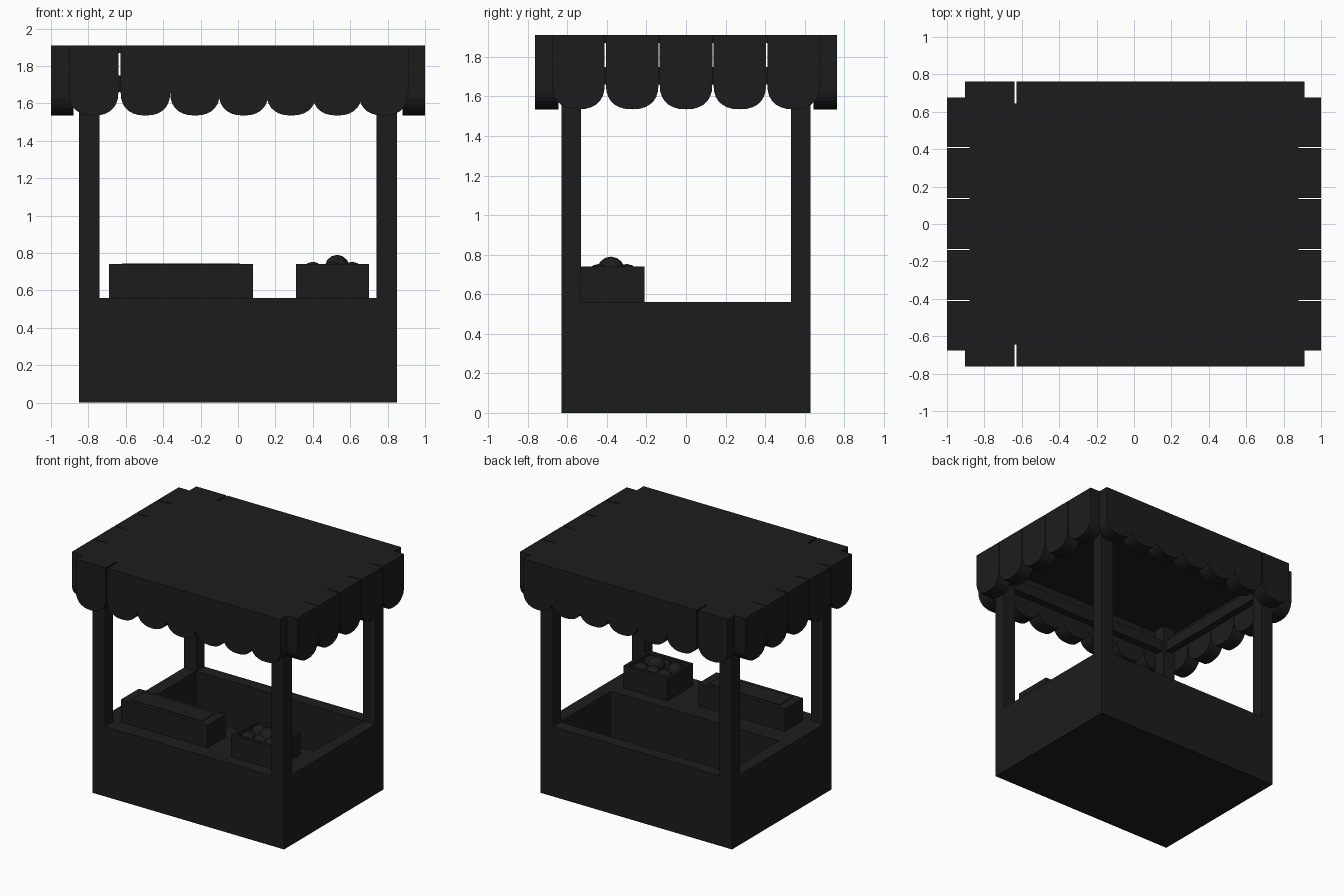
import bpy, bmesh, math

if "Cube" in bpy.data.objects:
    bpy.data.objects.remove(bpy.data.objects["Cube"])

dark = bpy.data.materials.new("dark_paint")
dark.diffuse_color = (0.012, 0.012, 0.012, 1)
dark.use_nodes = True
dark.node_tree.nodes["Principled BSDF"].inputs["Base Color"].default_value = dark.diffuse_color


def finish(name, bm):
    bmesh.ops.recalc_face_normals(bm, faces=bm.faces)
    me = bpy.data.meshes.new(name)
    bm.to_mesh(me)
    bm.free()
    me.materials.append(dark)
    ob = bpy.data.objects.new(name, me)
    bpy.context.collection.objects.link(ob)
    return ob


def add_box(bm, x0, x1, y0, y1, z0, z1):
    vs = bmesh.ops.create_cube(bm, size=1)["verts"]
    for v in vs:
        v.co = ((x0 + x1) / 2 + v.co.x * (x1 - x0),
                (y0 + y1) / 2 + v.co.y * (y1 - y0),
                (z0 + z1) / 2 + v.co.z * (z1 - z0))


def box(name, *b):
    bm = bmesh.new()
    add_box(bm, *b)
    return finish(name, bm)


def hollow_box(name, outer, well):
    """Box with a rectangular well cut into it from above."""
    ob, cutter = box(name, *outer), box(name + "_cutter", *well)
    cutter.hide_render = True
    mod = ob.modifiers.new("well", "BOOLEAN")
    mod.operation, mod.solver, mod.object = "DIFFERENCE", "EXACT", cutter
    bpy.context.view_layer.objects.active = ob
    bpy.ops.object.modifier_apply(modifier=mod.name)
    bpy.data.objects.remove(cutter)
    return ob


# Counter base with the seller's standing well behind the front shelf
hollow_box("counter_base", (-.85, .85, -.63, .63, 0, .56),
           (-.745, .745, -.11, .53, .06, .8))

# Corner posts
for sx, nx in ((-1, "left"), (1, "right")):
    for sy, ny in ((-1, "front"), (1, "back")):
        xs, ys = sorted((sx * .74, sx * .85)), sorted((sy * .53, sy * .63))
        box(f"{ny}_{nx}_post", *xs, *ys, .56, 1.87)

# Beams between the posts
for s, nx, ny in ((-1, "left", "front"), (1, "right", "back")):
    ys, xs = sorted((s * .55, s * .61)), sorted((s * .765, s * .825))
    box(f"{ny}_beam", -.74, .74, *ys, 1.66, 1.75)
    box(f"{nx}_beam", *xs, -.53, .53, 1.66, 1.75)

# Roof panel
box("roof_panel", -.88, .88, -.645, .645, 1.87, 1.91)


# Awning flaps: straight sides, rounded lower end
def flap(bm, c, width, to_world, inner, outer):
    hw, n = width / 2, 14
    prof = [(c - hw, 1.91)]
    for i in range(n + 1):
        a = math.pi * i / n
        ca, sa = math.cos(a), math.sin(a)
        u = -math.copysign(abs(ca) ** .85, ca)
        prof.append((c + u * hw, 1.66 - .125 * max(sa, 0) ** .85))
    prof.append((c + hw, 1.91))
    a = [bm.verts.new(to_world(u, inner, z)) for u, z in prof]
    b = [bm.verts.new(to_world(u, outer, z)) for u, z in prof]
    bm.faces.new(a)
    bm.faces.new(b[::-1])
    for i in range(len(a)):
        j = (i + 1) % len(a)
        bm.faces.new((a[i], b[i], b[j], a[j]))


long_centres = (-.772, -.495, -.23, .03, .285, .53, .778)
side_centres = [i * .272 for i in range(-2, 3)]
for s, ny, nx in ((-1, "front", "left"), (1, "back", "right")):
    bm = bmesh.new()
    for c in long_centres:
        flap(bm, c, .265, lambda u, d, z: (u, s * d, z), .645, .763)
    finish(f"{ny}_awning_flaps", bm)
    bm = bmesh.new()
    for c in side_centres:
        flap(bm, c, .266, lambda u, d, z: (s * d, u, z), .88, 1.0)
    finish(f"{nx}_awning_flaps", bm)

# Long goods box on the shelf
box("long_box", -.69, .08, -.50, -.27, .56, .74)
box("long_box_lid", -.62, .01, -.47, -.30, .74, .745)

# Crate of round produce
hollow_box("produce_crate", (.31, .70, -.53, -.21, .56, .74),
           (.335, .675, -.505, -.235, .67, .9))
bm = bmesh.new()
spots = [(.53, -.38, .72)]
spots += [(x, y, .69) for x in (.40, .505, .61) for y in (-.44, -.30)]
for p in spots:
    vs = bmesh.ops.create_uvsphere(bm, u_segments=10, v_segments=7,
                                   radius=.07 if p[2] > .7 else .063)["verts"]
    bmesh.ops.translate(bm, verts=vs, vec=p)
finish("round_produce", bm)
